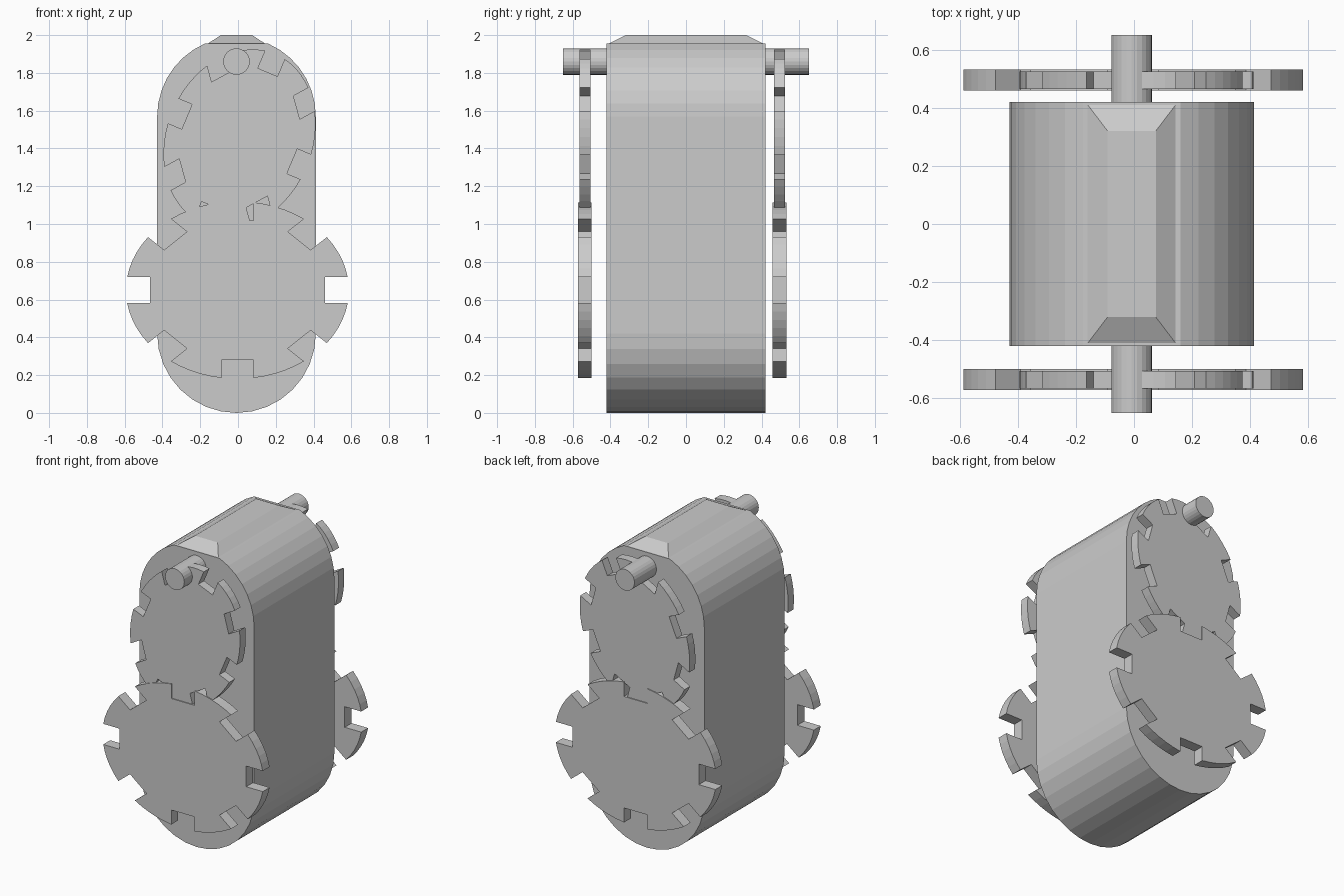
import bpy
import bmesh
from math import sin, cos, asin, pi, radians, sqrt
from mathutils import Vector

cube = bpy.data.objects.get("Cube")
if cube:
    bpy.data.objects.remove(cube, do_unlink=True)

MID = -0.008      # x of the body's centre line
HALF = 0.42       # half width and half depth of the body
TOP = 1.955       # height of the body's flat top


def finish(name, bm):
    bmesh.ops.recalc_face_normals(bm, faces=bm.faces)
    mesh = bpy.data.meshes.new(name)
    bm.to_mesh(mesh)
    bm.free()
    obj = bpy.data.objects.new(name, mesh)
    bpy.context.collection.objects.link(obj)
    return obj


def extrude_profile(name, points, y0, y1):
    """Solid made from an (x, z) outline, running from y0 to y1."""
    bm = bmesh.new()
    face = bm.faces.new([bm.verts.new((x, y0, z)) for x, z in points])
    out = bmesh.ops.extrude_face_region(bm, geom=[face])
    verts = [v for v in out["geom"] if isinstance(v, bmesh.types.BMVert)]
    bmesh.ops.translate(bm, verts=verts, vec=(0, y1 - y0, 0))
    return finish(name, bm)


def notched_disc(name, centre, axis_a, axis_b, y0, y1, notches=8):
    """Oval disc with square notches; the two axes stretch a unit disc."""
    half, depth, steps = 0.145, 0.785, 5
    start, pitch = asin(half), 2 * pi / notches
    centre, axis_a, axis_b = Vector(centre), Vector(axis_a), Vector(axis_b)
    points = []
    for k in range(notches):
        turn = k * pitch
        local = [(depth, -half), (depth, half)]
        for i in range(steps + 1):
            t = start + (pitch - 2 * start) * i / steps
            local.append((cos(t), sin(t)))
        for u, v in local:
            ru = u * cos(turn) - v * sin(turn)
            rv = u * sin(turn) + v * cos(turn)
            points.append(centre + axis_a * ru + axis_b * rv)
    return extrude_profile(name, points, y0, y1)


# Body: upright rounded slab with the top of its upper arc cut flat
upper = 1.57
flat_angle = asin((TOP - upper) / HALF)
outline = []
for i in range(17):
    t = pi + pi * i / 16
    outline.append((MID + HALF * cos(t), HALF + HALF * sin(t)))
for i in range(8):
    t = flat_angle * i / 7
    outline.append((MID + HALF * cos(t), upper + HALF * sin(t)))
for i in range(8):
    t = pi - flat_angle * (7 - i) / 7
    outline.append((MID + HALF * cos(t), upper + HALF * sin(t)))
extrude_profile("body", outline, -HALF, HALF)

# Bevelled plate on the flat top
bm = bmesh.new()
bmesh.ops.create_cube(bm, size=2)
for v in bm.verts:
    raised = v.co.z > 0
    v.co = (MID + v.co.x * (0.083 if raised else 0.159),
            v.co.y * (0.32 if raised else HALF),
            2.0 if raised else TOP - 0.005)
finish("top_plate", bm)

# Rod through the top of the body
rod = [(MID + 0.07 * cos(2 * pi * i / 24), 1.86 + 0.07 * sin(2 * pi * i / 24))
       for i in range(24)]
extrude_profile("rod", rod, -0.65, 0.65)

# Notched discs in front of and behind the body
for side, shift in (("front", -0.535), ("back", 0.495)):
    notched_disc(side + "_lower_disc", (-0.003, 0.65), (0.59, 0), (0, 0.47),
                 shift - 0.036, shift + 0.036)
    notched_disc(side + "_upper_disc", (0.008, 1.45), (0.355, -0.15), (0.19, 0.45),
                 shift - 0.03, shift + 0.03)
